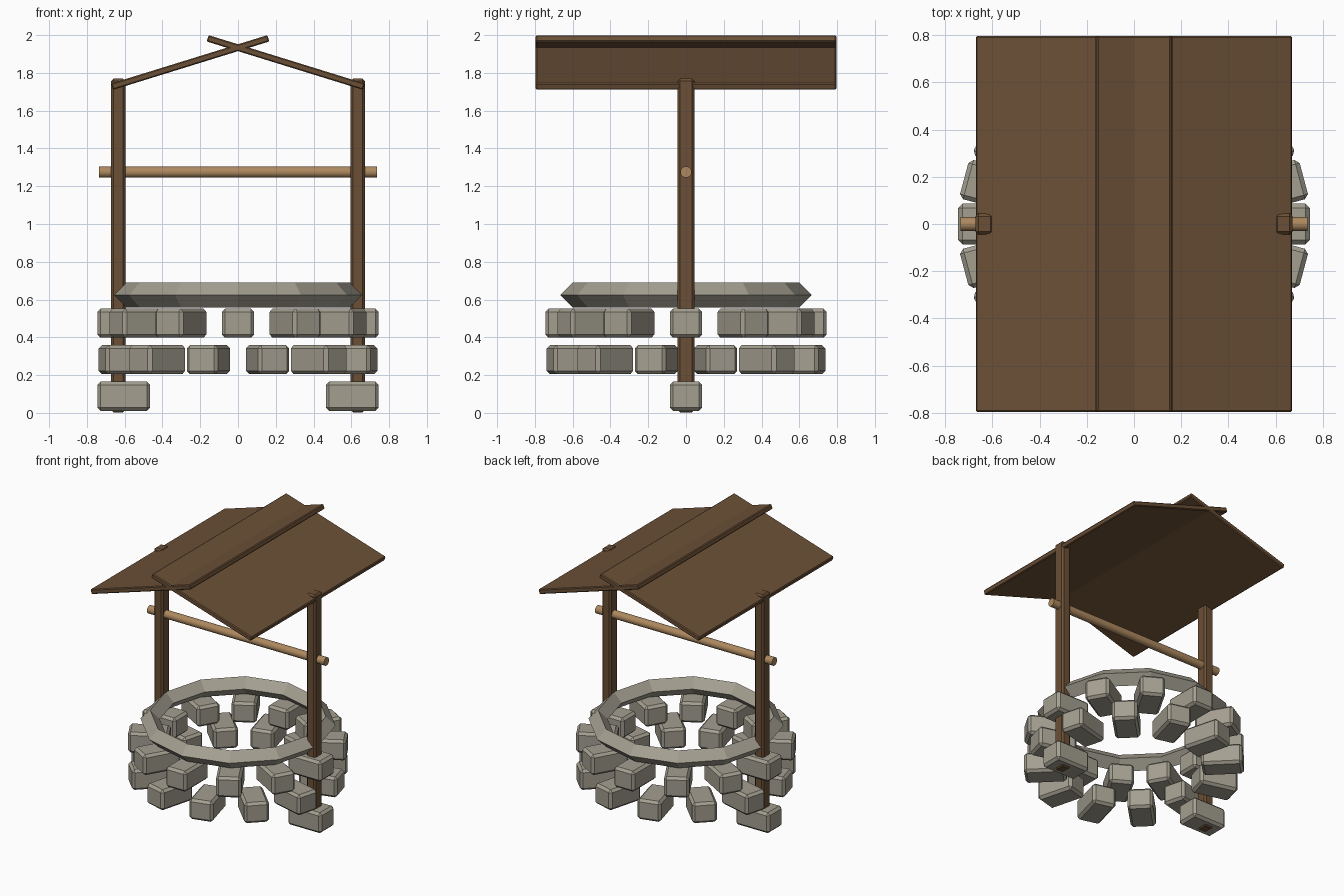
import bpy, math
from mathutils import Matrix

if "Cube" in bpy.data.objects:
    bpy.data.objects.remove(bpy.data.objects["Cube"])


def material(name, rgb):
    m = bpy.data.materials.new(name)
    m.diffuse_color = (*rgb, 1)
    m.use_nodes = True
    m.node_tree.nodes["Principled BSDF"].inputs["Base Color"].default_value = m.diffuse_color
    return m


STONE = material("warm_grey_stone", (0.37, 0.345, 0.28))
WOOD = material("dark_brown_wood", (0.147, 0.08, 0.037))
ROD = material("tan_wood", (0.42, 0.25, 0.115))


def finish(name, mat):
    ob = bpy.context.object
    ob.name = name
    ob.data.materials.append(mat)
    return ob


def box(name, size, matrix, mat, bevel):
    """Chamfered box placed by a matrix."""
    bpy.ops.mesh.primitive_cube_add(size=1)
    ob = finish(name, mat)
    ob.data.transform(Matrix.Diagonal((*size, 1)))
    ob.matrix_world = matrix
    mod = ob.modifiers.new("chamfer", "BEVEL")
    mod.width = bevel
    mod.segments = 1
    return ob


def stone(name, angle, z):
    m = Matrix.Rotation(angle, 4, "Z") @ Matrix.Translation((0.605, 0, z))
    box(name, (0.28, 0.172, 0.154), m, STONE, 0.018)


# Foot stones under the posts
for k in range(2):
    stone("foot_stone", k * math.pi, 0.088)

# Two staggered courses of wall stones
step = math.tau / 12
for k in range(12):
    stone("lower_wall_stone", (k + 0.5) * step, 0.282)
    stone("upper_wall_stone", k * step, 0.475)

# Rim ring with a diamond cross-section
bpy.ops.mesh.primitive_torus_add(location=(0, 0, 0.624), major_segments=12,
                                 minor_segments=4, major_radius=0.6,
                                 minor_radius=0.066)
rim = finish("rim_ring", STONE)
for p in rim.data.polygons:
    p.use_smooth = False

# Posts and crossing roof panels
for s in (-1, 1):
    box("post", (0.075, 0.088, 1.766), Matrix.Translation((s * 0.634, 0, 0.886)),
        WOOD, 0.012)
    m = Matrix.Translation((s * 0.253, 0, 1.855)) @ \
        Matrix.Rotation(s * math.radians(17.2), 4, "Y")
    box("roof_panel", (0.866, 1.592, 0.035), m, WOOD, 0.006)

# Winding rod
bpy.ops.mesh.primitive_cylinder_add(vertices=32, radius=0.03, depth=1.47,
                                    location=(0, 0, 1.275),
                                    rotation=(0, math.pi / 2, 0))
finish("winding_rod", ROD)
bpy.ops.object.shade_smooth_by_angle()
